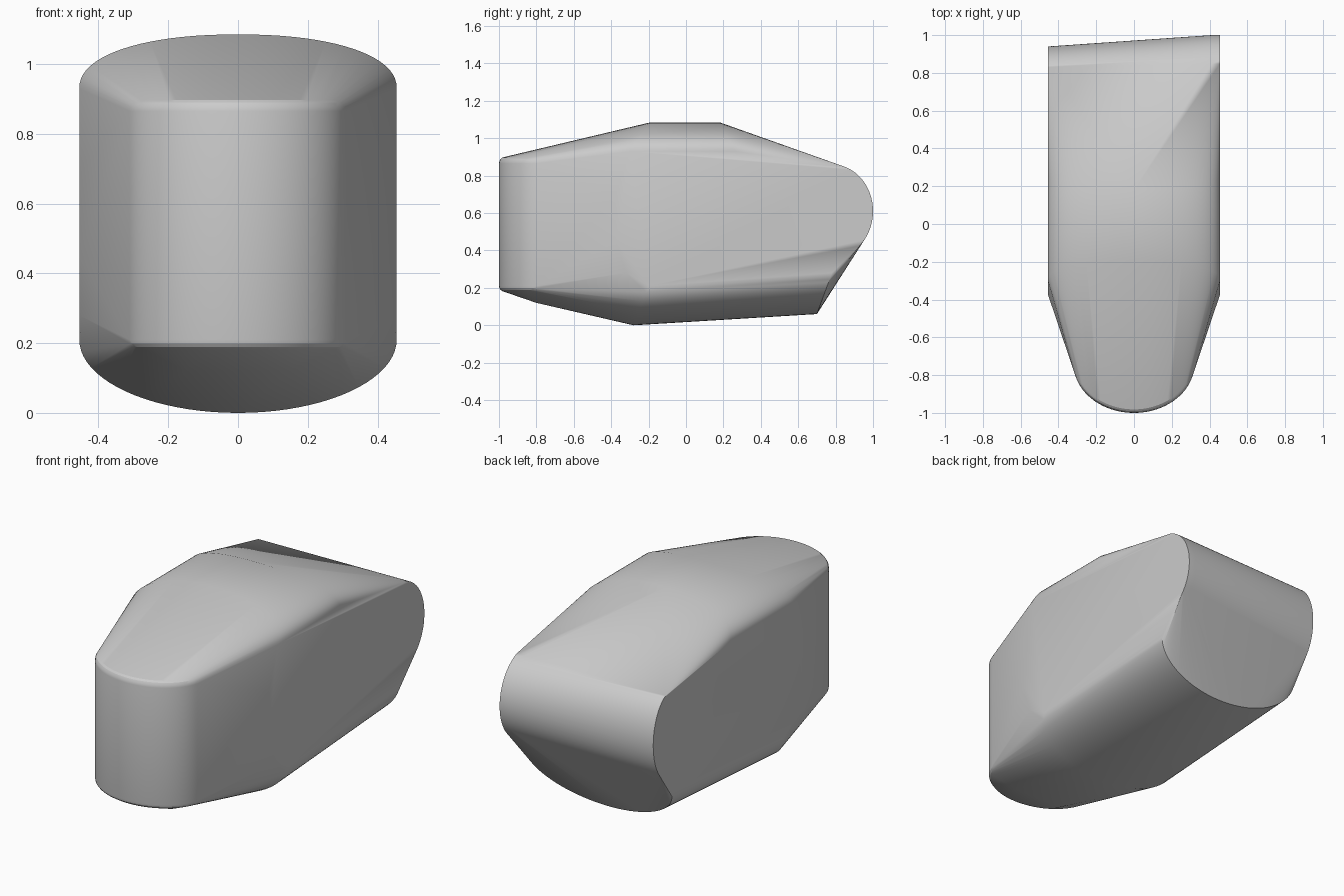
import bpy
import bmesh
from math import sin, cos, radians, pi

cube = bpy.data.objects.get("Cube")
if cube:
    bpy.data.objects.remove(cube, do_unlink=True)

HALF = 0.455   # half width of the body
STEPS = 40
points = []


def arch(power):
    """Rounded profile across the width: (x, height from 0 to 1)."""
    for i in range(STEPS + 1):
        a = pi * i / STEPS
        c, s = cos(a), max(sin(a), 0.0)
        sign = 1 if c >= 0 else -1
        yield sign * HALF * abs(c) ** (2 / power), s ** (2 / power)


# Crown: rounded top between the two roof slopes
for x, h in arch(2.2):
    z = 0.93 + 0.155 * h
    points += [(x, -0.3 + 0.11 * h, z), (x, 0.26 - 0.08 * h, z)]

# Keel: rounded underside, from the front break to the rear cut
for x, h in arch(2.0):
    points += [(x, -0.2 - 0.08 * h, 0.21 * (1 - h)),
               (x, 0.78 - 0.08 * h, 0.28 - 0.22 * h)]

# Belly: shallow break under the nose
points += [(x, -0.8, 0.12) for x in (-0.15, 0, 0.15)]

# Nose: upright half column with softened rims
for i in range(STEPS + 1):
    a = pi * i / STEPS
    for k in range(5):
        t = radians(22.5 * k)
        inset = 0.03 * (1 - cos(t))
        x = (0.32 - inset) * cos(a)
        y = -0.74 - (0.26 - inset) * sin(a)
        points += [(x, y, 0.865 + 0.035 * sin(t)),
                   (x, y, 0.21 - 0.03 * sin(t))]

# Flanks: gentle bulge where the nose taper begins
for side in (-HALF, HALF):
    points += [(side, -0.375, 0.7), (side, -0.375, 0.45), (side, -0.32, 0.28)]

# Tail: rounded across the width, slightly shorter on the right
for x, depth in ((-HALF, 0.16), (0.41, 0.22), (HALF, 0.22)):
    for i in range(25):
        a = radians(-48 + 5 * i)
        points.append((x, 0.78 + depth * cos(a), 0.61 + 0.25 * sin(a)))

# Wrap all sections in one convex skin
bm = bmesh.new()
for p in points:
    bm.verts.new(p)
bmesh.ops.remove_doubles(bm, verts=bm.verts[:], dist=0.0005)
bmesh.ops.convex_hull(bm, input=bm.verts[:])
loose = [v for v in bm.verts if not v.link_faces]
bmesh.ops.delete(bm, geom=loose, context='VERTS')
bmesh.ops.dissolve_limit(bm, angle_limit=radians(0.3),
                         verts=bm.verts[:], edges=bm.edges[:])
bmesh.ops.recalc_face_normals(bm, faces=bm.faces[:])
mesh = bpy.data.meshes.new("body_shell")
bm.to_mesh(mesh)
bm.free()

body = bpy.data.objects.new("body_shell", mesh)
bpy.context.collection.objects.link(body)

# Plain grey finish
grey = bpy.data.materials.new("light_grey")
grey.use_nodes = True
colour = (0.6, 0.6, 0.6, 1)
grey.diffuse_color = colour
for node in grey.node_tree.nodes:
    if node.type == 'BSDF_PRINCIPLED':
        node.inputs["Base Color"].default_value = colour
mesh.materials.append(grey)

for o in bpy.context.selected_objects:
    o.select_set(False)
body.select_set(True)
bpy.context.view_layer.objects.active = body
bpy.ops.object.shade_smooth_by_angle(angle=radians(22))
